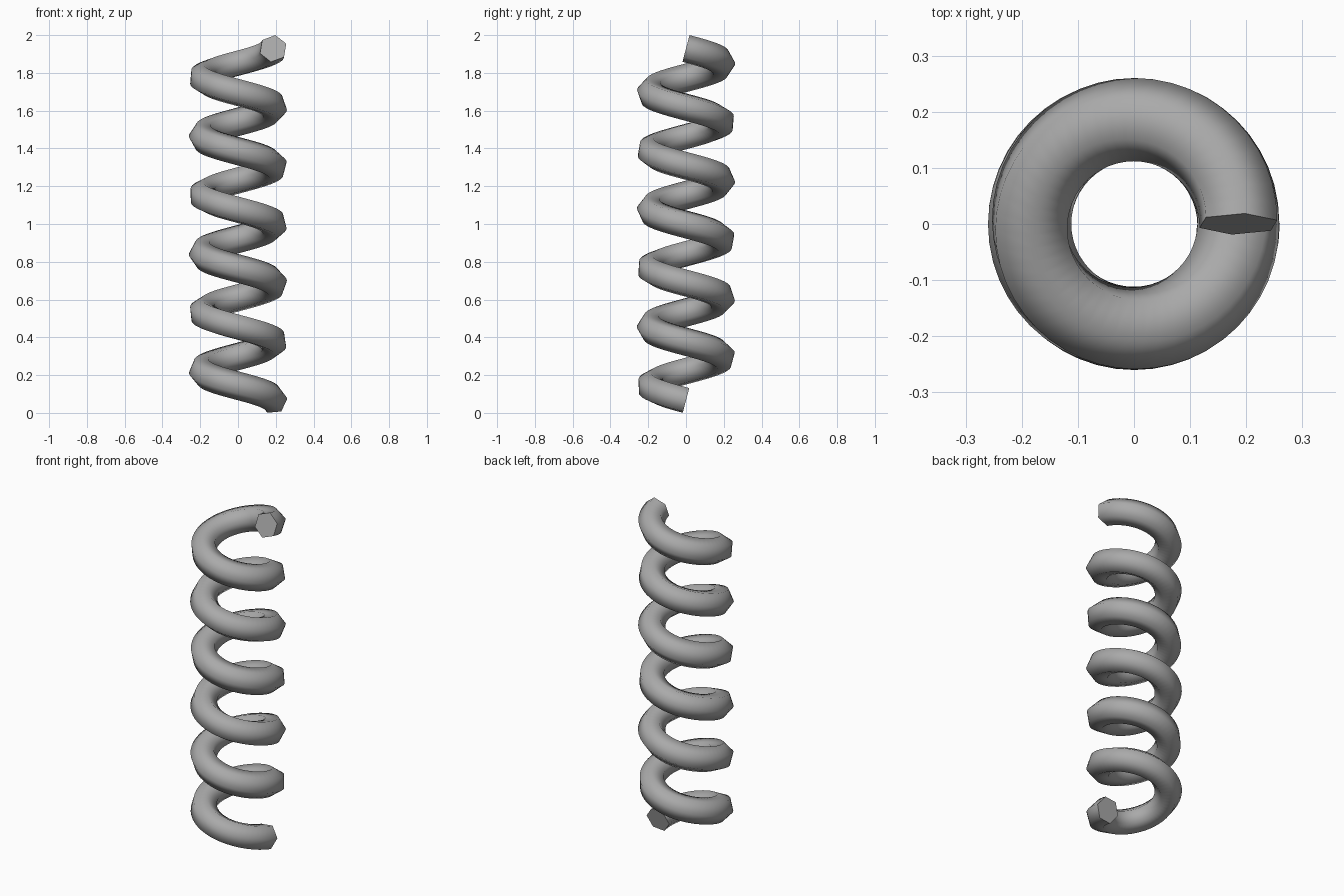
import bpy, bmesh, math
from mathutils import Vector, Quaternion

if "Cube" in bpy.data.objects:
    bpy.data.objects.remove(bpy.data.objects["Cube"])

TURNS, STEPS, SIDES = 6, 48, 6
RADIUS, WIRE = 0.186, 0.0742
Z_LOW, Z_HIGH = 0.066, 1.929
TOP_ROLL = math.radians(21)
RISE = (Z_HIGH - Z_LOW) / (TURNS * math.tau)     # height per radian


def centre(a):
    return Vector((RADIUS * math.cos(a), -RADIUS * math.sin(a), Z_LOW + RISE * a))


def tangent(a):
    return Vector((-RADIUS * math.sin(a), -RADIUS * math.cos(a), RISE)).normalized()


# Coil: hexagonal wire swept down the helix with a minimum-twist frame
bm = bmesh.new()
count = TURNS * STEPS
rings = []
t = tangent(TURNS * math.tau)
u = Quaternion(t, TOP_ROLL) @ Vector((1, 0, 0))
for i in range(count, -1, -1):
    a = i * math.tau / STEPS
    t_new = tangent(a)
    u = t.rotation_difference(t_new) @ u
    t = t_new
    u = (u - t * u.dot(t)).normalized()
    w = t.cross(u)
    ring = []
    for k in range(SIDES):
        b = k * math.tau / SIDES
        ring.append(bm.verts.new(centre(a) + WIRE * (u * math.cos(b) + w * math.sin(b))))
    rings.append(ring)
for r, s in zip(rings, rings[1:]):
    for k in range(SIDES):
        n = (k + 1) % SIDES
        bm.faces.new((r[k], r[n], s[n], s[k]))

# Flat end caps
bm.faces.new(rings[0])
bm.faces.new(rings[-1])
bmesh.ops.recalc_face_normals(bm, faces=bm.faces)

mesh = bpy.data.meshes.new("spring_coil")
bm.to_mesh(mesh)
bm.free()
coil = bpy.data.objects.new("spring_coil", mesh)
bpy.context.collection.objects.link(coil)

grey = bpy.data.materials.new("steel_grey")
grey.diffuse_color = (0.4, 0.4, 0.4, 1)
grey.use_nodes = True
grey.node_tree.nodes["Principled BSDF"].inputs["Base Color"].default_value = grey.diffuse_color
mesh.materials.append(grey)

# Smooth wire, crisp cap edges
bpy.context.view_layer.objects.active = coil
coil.select_set(True)
bpy.ops.object.shade_smooth_by_angle(angle=math.radians(75))
